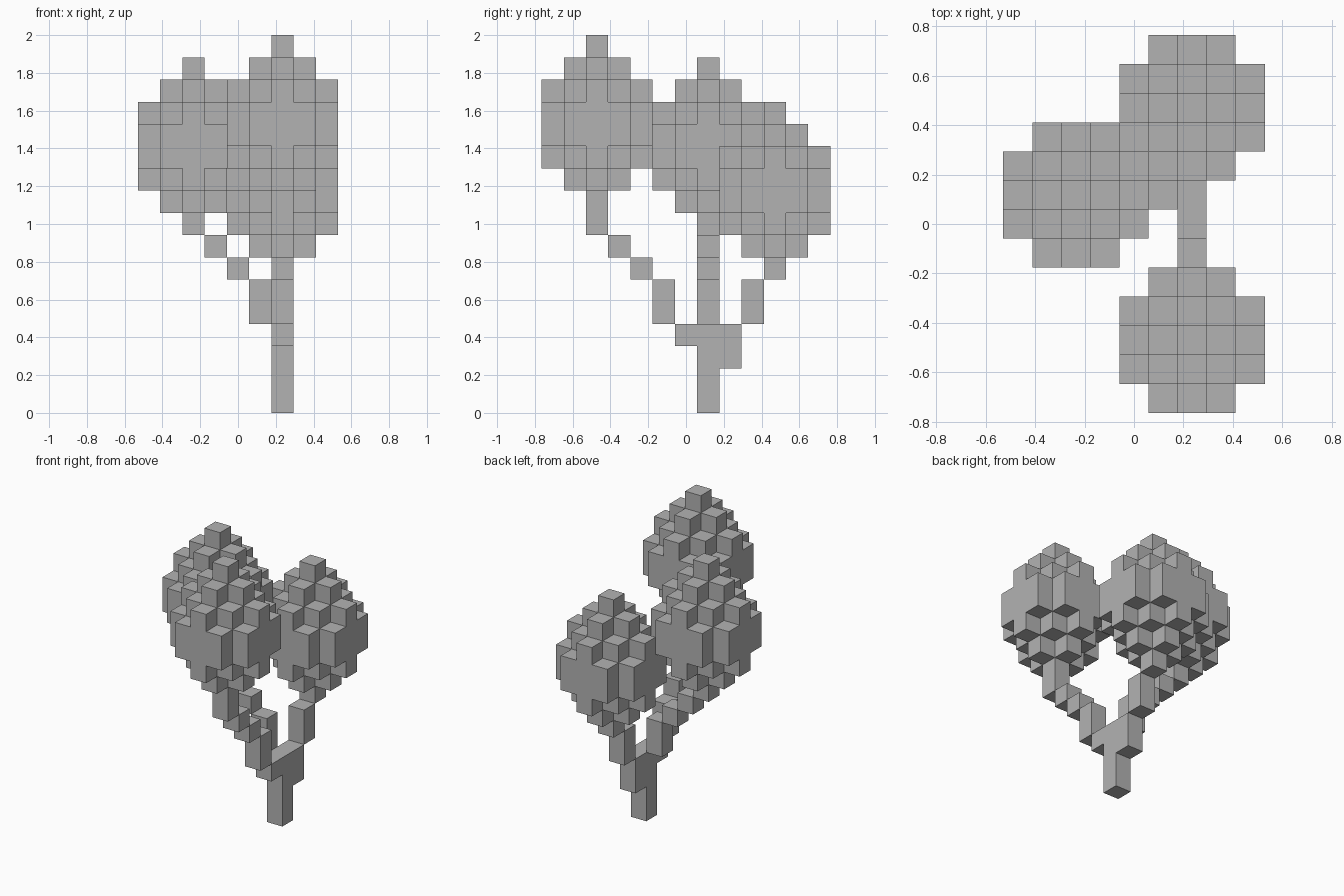
import bpy
import bmesh
from mathutils import Vector

if "Cube" in bpy.data.objects:
    bpy.data.objects.remove(bpy.data.objects["Cube"], do_unlink=True)

S = 2 / 17                      # block size
ORIGIN = Vector((-4.5, -6.5, 0))  # corner of block (0, 0, 0), in blocks

grey = bpy.data.materials.new("light_grey")
grey.use_nodes = True
COLOUR = (0.45, 0.45, 0.45, 1)
grey.diffuse_color = COLOUR
grey.node_tree.nodes["Principled BSDF"].inputs["Base Color"].default_value = COLOUR


def crown(ci, cj, top):
    """Stepped diamond of leaves around a centre column."""
    cells = set()
    for dx in range(-2, 3):
        for dy in range(-2, 3):
            d = abs(dx) + abs(dy)
            if d <= 3:
                for k in range(top - 7 + d, top - d + 1):
                    cells.add((ci + dx, cj + dy, k))
    return cells


def column(i, j, low, high):
    return {(i, j, k) for k in range(low, high + 1)}


# Parts as sets of blocks: trunk, three stepped branches, three crowns
parts = {
    "trunk": column(6, 7, 0, 3),
    "front_branch": column(6, 6, 3, 3) | column(6, 5, 4, 5) | column(6, 4, 6, 6)
    | column(6, 3, 7, 7) | column(6, 2, 8, 8),
    "back_branch": column(6, 8, 2, 3) | column(6, 9, 4, 5),
    "right_branch": column(5, 7, 4, 5) | column(4, 7, 6, 6) | column(3, 7, 7, 7),
    "front_crown": crown(6, 2, 16),
    "right_crown": crown(2, 7, 15),
    "back_crown": crown(6, 10, 13),
}
filled = set().union(*parts.values())


def build(name, cells):
    """Make a block mesh, keeping only the outward faces."""
    bm = bmesh.new()
    for cell in sorted(cells):
        for axis in range(3):
            for side in (-1, 1):
                n = Vector((0, 0, 0))
                n[axis] = side
                if tuple(int(c + d) for c, d in zip(cell, n)) in filled:
                    continue
                u = Vector((0, 0, 0))
                u[(axis + 1) % 3] = 0.5
                v = n.cross(u)
                mid = ORIGIN + Vector(cell) + Vector((0.5, 0.5, 0.5)) + n / 2
                corners = (mid - u - v, mid + u - v, mid + u + v, mid - u + v)
                bm.faces.new([bm.verts.new(c * S) for c in corners])
    bmesh.ops.remove_doubles(bm, verts=bm.verts, dist=S / 100)
    mesh = bpy.data.meshes.new(name)
    bm.to_mesh(mesh)
    bm.free()
    mesh.materials.append(grey)
    bpy.context.collection.objects.link(bpy.data.objects.new(name, mesh))


for part_name, part_cells in parts.items():
    build(part_name, part_cells)
